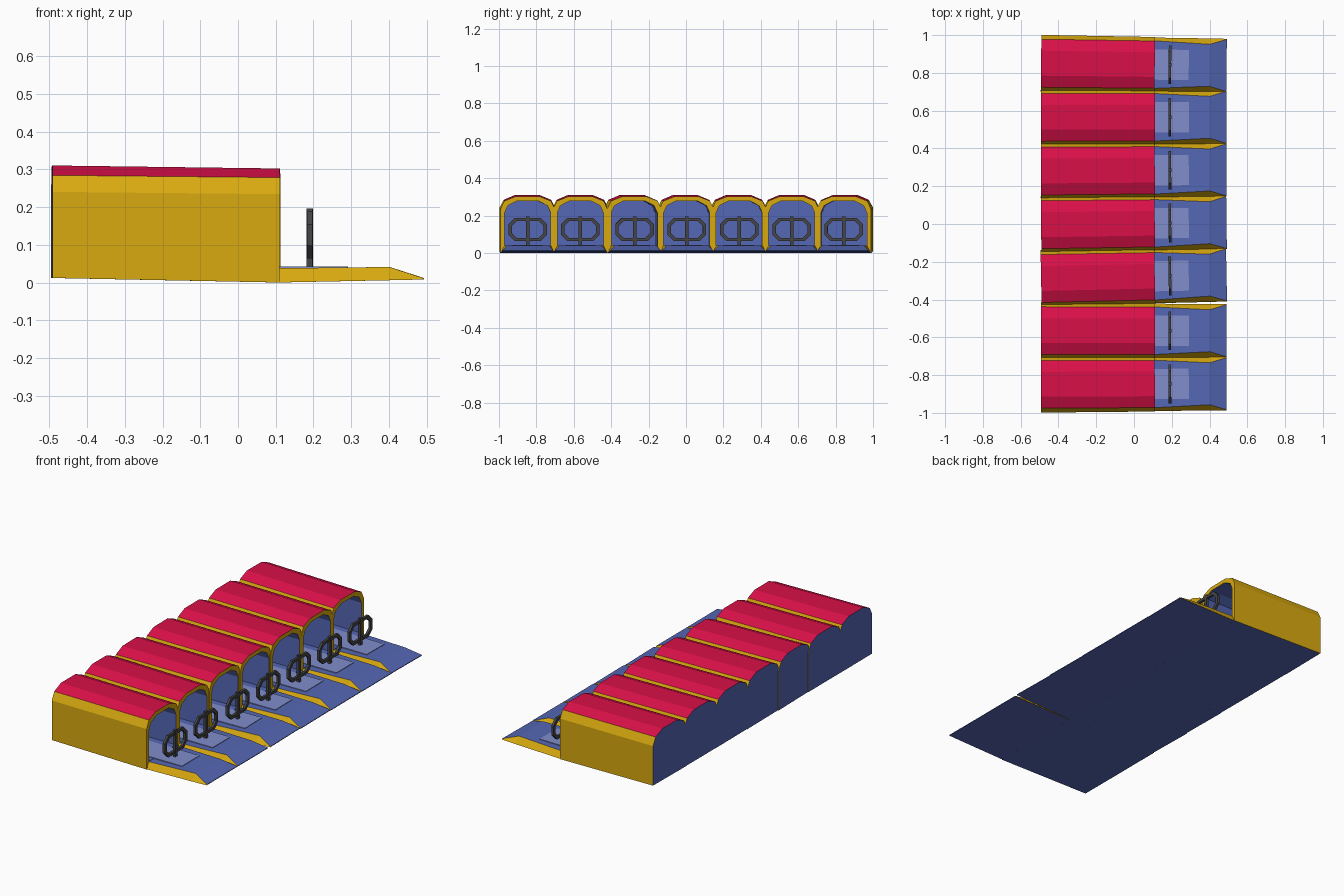
import bpy, bmesh, math
from mathutils import Matrix

if "Cube" in bpy.data.objects:
    bpy.data.objects.remove(bpy.data.objects["Cube"])


def material(name, rgb):
    m = bpy.data.materials.new(name)
    m.diffuse_color = (*rgb, 1)
    m.use_nodes = True
    m.node_tree.nodes["Principled BSDF"].inputs["Base Color"].default_value = m.diffuse_color
    return m


YELLOW = material("yellow", (0.69, 0.40, 0.005))
RED = material("red", (0.69, 0.005, 0.065))
BLUE = material("blue", (0.09, 0.135, 0.46))
PALE = material("pale_blue", (0.22, 0.27, 0.60))
DARK = material("dark_grey", (0.06, 0.06, 0.06))


def mirrored(half):
    """Closed (y, z) loop from its right half, listed bottom to top."""
    return half + [(-y, z) for y, z in reversed(half)]


def loft(name, sections, mats, paint):
    """Skin (x, loop) sections; paint(band, side) gives the material index."""
    bm = bmesh.new()
    rings = [[bm.verts.new((x, y, z)) for y, z in loop] for x, loop in sections]
    for b in range(len(rings) - 1):
        r, s = rings[b], rings[b + 1]
        for i in range(len(r)):
            j = (i + 1) % len(r)
            bm.faces.new((r[i], r[j], s[j], s[i])).material_index = paint(b, i)
    for ring in (rings[0], rings[-1]):
        bm.faces.new(ring).material_index = paint(-1, 0)
    return finish(name, bm, mats)


def finish(name, bm, mats):
    bmesh.ops.recalc_face_normals(bm, faces=bm.faces)
    me = bpy.data.meshes.new(name)
    bm.to_mesh(me)
    bm.free()
    for m in mats:
        me.materials.append(m)
    return me


def add_box(bm, lo, hi):
    size = [h - l for l, h in zip(lo, hi)]
    mid = [(h + l) / 2 for l, h in zip(lo, hi)]
    bmesh.ops.create_cube(bm, size=1, matrix=Matrix.Translation(mid) @ Matrix.Diagonal((*size, 1)))


# vaulted shell: outer skin, front rim, hollow interior
outer_back = mirrored([(0.150, 0.012), (0.150, 0.240), (0.127, 0.284), (0.066, 0.311)])
outer_top = mirrored([(0.149, 0.240), (0.127, 0.284), (0.066, 0.311)])
back = mirrored([(0.150, 0.012), (0.150, 0.240), (0.127, 0.284), (0.066, 0.310)])
front = mirrored([(0.146, 0.0), (0.146, 0.234), (0.125, 0.278), (0.065, 0.302)])
inner = mirrored([(0.123, 0.040), (0.123, 0.215), (0.106, 0.253), (0.056, 0.279)])


def shell_paint(band, side):
    if band in (-1, 2) or side == 7:
        return 1
    return 2 if band == 0 and side in (2, 3, 4) else 0


shell = loft("shell", [(-0.492, back), (0.11, front), (0.11, inner), (-0.475, inner)],
             (YELLOW, BLUE, RED), shell_paint)


# entrance deck with sloping flanks and a ramped nose
def deck_loop(base, zb, top, zt):
    return mirrored([(base, zb), (top, zt)])


deck = loft("deck", [(0.105, deck_loop(0.143, 0.0, 0.126, 0.038)),
                     (0.40, deck_loop(0.142, 0.006, 0.111, 0.041)),
                     (0.49, deck_loop(0.141, 0.008, 0.138, 0.012))],
            (YELLOW, BLUE), lambda b, s: 0 if b >= 0 and s in (0, 2) else 1)

# pale walkway panel
bm = bmesh.new()
add_box(bm, (-0.05, -0.08, 0.036), (0.29, 0.08, 0.043))
walkway = finish("walkway", bm, [PALE])


# octagonal gate ring around a central post
def octagon(hy, hz, cut, zc=0.126):
    quarter = [(hy - cut, -hz), (hy, cut - hz), (hy, hz - cut), (hy - cut, hz)]
    return mirrored([(y, z + zc) for y, z in quarter])


bm = bmesh.new()
big, small = octagon(0.103, 0.062, 0.034), octagon(0.085, 0.046, 0.027)
rings = [[bm.verts.new((x, y, z)) for y, z in loop]
         for x, loop in ((0.183, big), (0.197, big), (0.197, small), (0.183, small))]
for k in range(4):
    r, s = rings[k], rings[(k + 1) % 4]
    for i in range(8):
        j = (i + 1) % 8
        bm.faces.new((r[i], r[j], s[j], s[i]))
gate_ring = finish("gate_ring", bm, [DARK])

bm = bmesh.new()
add_box(bm, (0.182, -0.009, 0.036), (0.198, 0.009, 0.196))
gate_post = finish("gate_post", bm, [DARK])

# seven bays side by side, a few turned very slightly
yaws = [0.003, 0.0, 0.020, 0.012, 0.006, 0.0, -0.012]
for n, yaw in enumerate(yaws):
    place = (Matrix.Translation((-0.19, (n - 3) * 0.2825, 0)) @ Matrix.Rotation(yaw, 4, "Z")
             @ Matrix.Translation((0.19, 0, 0)))
    for me in (shell, deck, walkway, gate_ring, gate_post):
        ob = bpy.data.objects.new(f"{me.name}_{n + 1}", me)
        bpy.context.collection.objects.link(ob)
        ob.matrix_world = place
